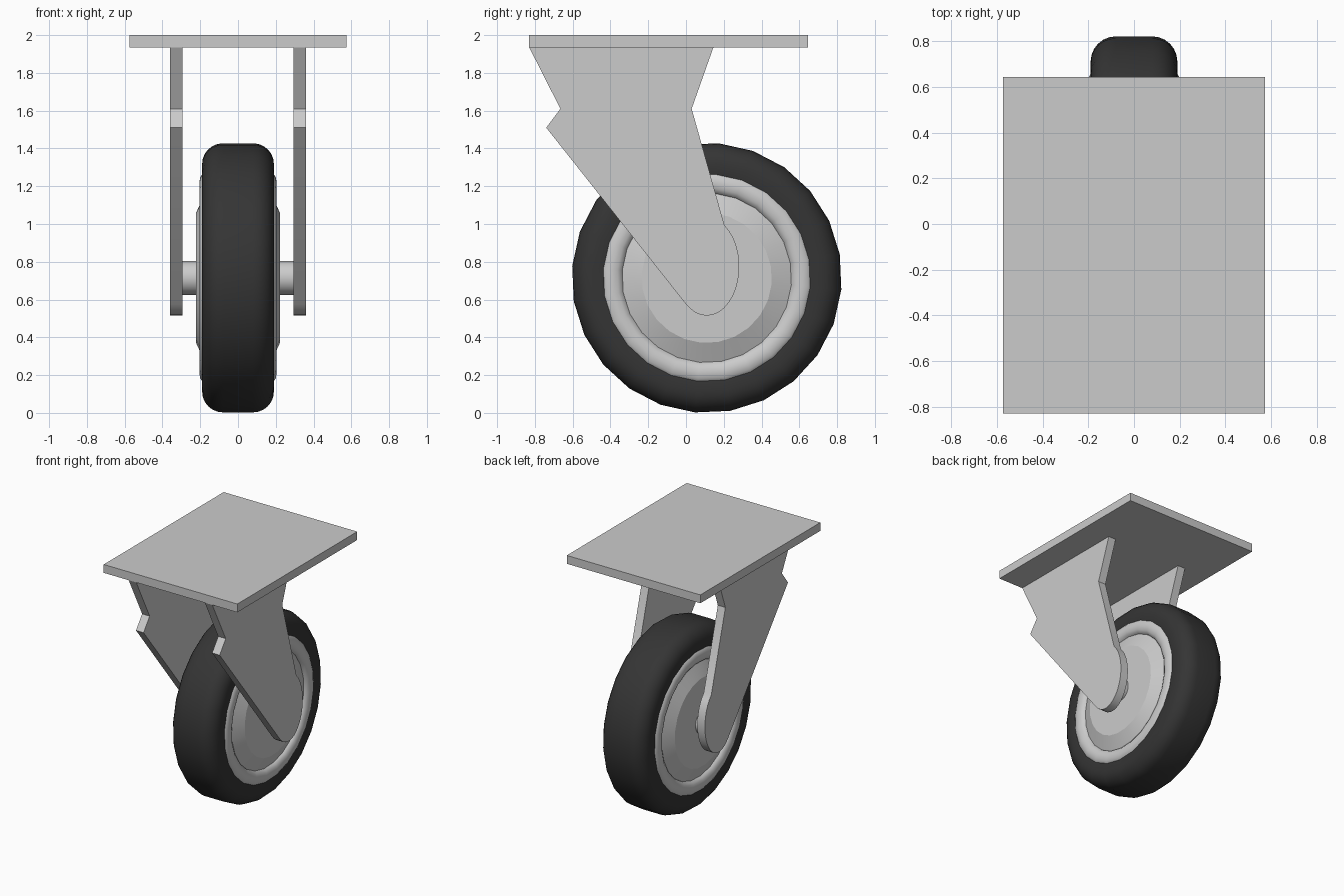
import bpy, bmesh, math

cube = bpy.data.objects.get("Cube")
if cube:
    bpy.data.objects.remove(cube, do_unlink=True)

WHEEL_Y, WHEEL_Z = 0.11, 0.715
SIDES = 24


def make_material(name, value, roughness):
    mat = bpy.data.materials.new(name)
    mat.use_nodes = True
    color = (value, value, value, 1)
    mat.diffuse_color = color
    node = mat.node_tree.nodes["Principled BSDF"]
    node.inputs["Base Color"].default_value = color
    node.inputs["Roughness"].default_value = roughness
    return mat


steel = make_material("light grey steel", 0.6, 0.5)
rubber = make_material("black rubber", 0.035, 0.7)


def finish(name, bm, mat, smooth_angle=None):
    bmesh.ops.recalc_face_normals(bm, faces=bm.faces)
    mesh = bpy.data.meshes.new(name)
    bm.to_mesh(mesh)
    bm.free()
    mesh.materials.append(mat)
    obj = bpy.data.objects.new(name, mesh)
    bpy.context.collection.objects.link(obj)
    if smooth_angle:
        bpy.ops.object.select_all(action="DESELECT")
        obj.select_set(True)
        bpy.context.view_layer.objects.active = obj
        bpy.ops.object.shade_smooth_by_angle(angle=math.radians(smooth_angle))
    return obj


def box(name, low, high, mat):
    bm = bmesh.new()
    bmesh.ops.create_cube(bm, size=1)
    for v in bm.verts:
        v.co = [l + (c + 0.5) * (h - l) for c, l, h in zip(v.co, low, high)]
    return finish(name, bm, mat)


def lathe(name, profile, mat, smooth_angle=None, closed=False):
    """Spin (x, radius) points around the axle; open profiles get end caps."""
    bm = bmesh.new()
    rings = []
    for x, r in profile:
        ring = []
        for i in range(SIDES):
            a = math.radians(10) + math.tau * i / SIDES
            ring.append(bm.verts.new((x, WHEEL_Y + r * math.cos(a),
                                      WHEEL_Z + r * math.sin(a))))
        rings.append(ring)
    pairs = list(zip(rings, rings[1:]))
    if closed:
        pairs.append((rings[-1], rings[0]))
    else:
        bm.faces.new(rings[0])
        bm.faces.new(rings[-1])
    for a, b in pairs:
        for i in range(SIDES):
            j = (i + 1) % SIDES
            bm.faces.new((a[i], a[j], b[j], b[i]))
    return finish(name, bm, mat, smooth_angle)


def arc(cx, cy, rx, ry, start, end, steps):
    angles = [math.radians(start + (end - start) * i / steps) for i in range(steps + 1)]
    return [(cx + rx * math.cos(a), cy + ry * math.sin(a)) for a in angles]


# Mounting plate
box("mounting_plate", (-0.575, -0.83, 1.935), (0.575, 0.645, 2.0), steel)

# Fork arms: notched outline with a rounded lower end
outline = [(0.03, 1.61), (0.145, 1.935), (-0.83, 1.935), (-0.665, 1.61), (-0.74, 1.51)]
outline += arc(0.11, 0.775, 0.172, 0.26, -130, 57, 18)
for name, x in (("left_fork_arm", 0.295), ("right_fork_arm", -0.36)):
    bm = bmesh.new()
    face = bm.faces.new([bm.verts.new((x, y, z)) for y, z in outline])
    side = bmesh.ops.extrude_face_region(bm, geom=[face])["geom"]
    bmesh.ops.translate(bm, vec=(0.065, 0, 0),
                        verts=[g for g in side if isinstance(g, bmesh.types.BMVert)])
    finish(name, bm, steel, 25)

# Tyre with rounded shoulders
shoulder = arc(0.08, 0.605, 0.11, 0.11, 90, 0, 6)
half = shoulder + [(0.19, 0.53), (0.15, 0.45)]
lathe("tyre", half + [(-x, r) for x, r in reversed(half)], rubber, 35, closed=True)

# Rim rings and hub
for name, s in (("left_rim_ring", 1), ("right_rim_ring", -1)):
    ring = [(s * x, r) for x, r in arc(0.165, 0.505, 0.04, 0.06, 0, 330, 11)]
    lathe(name, ring, steel, 40, closed=True)
cone = [(0.175, 0.45), (0.222, 0.345)]
lathe("hub_disc", [(-x, r) for x, r in reversed(cone)] + cone, steel, 20)

# Axle
lathe("axle", [(-0.31, 0.09), (0.31, 0.09)], steel, 30)
